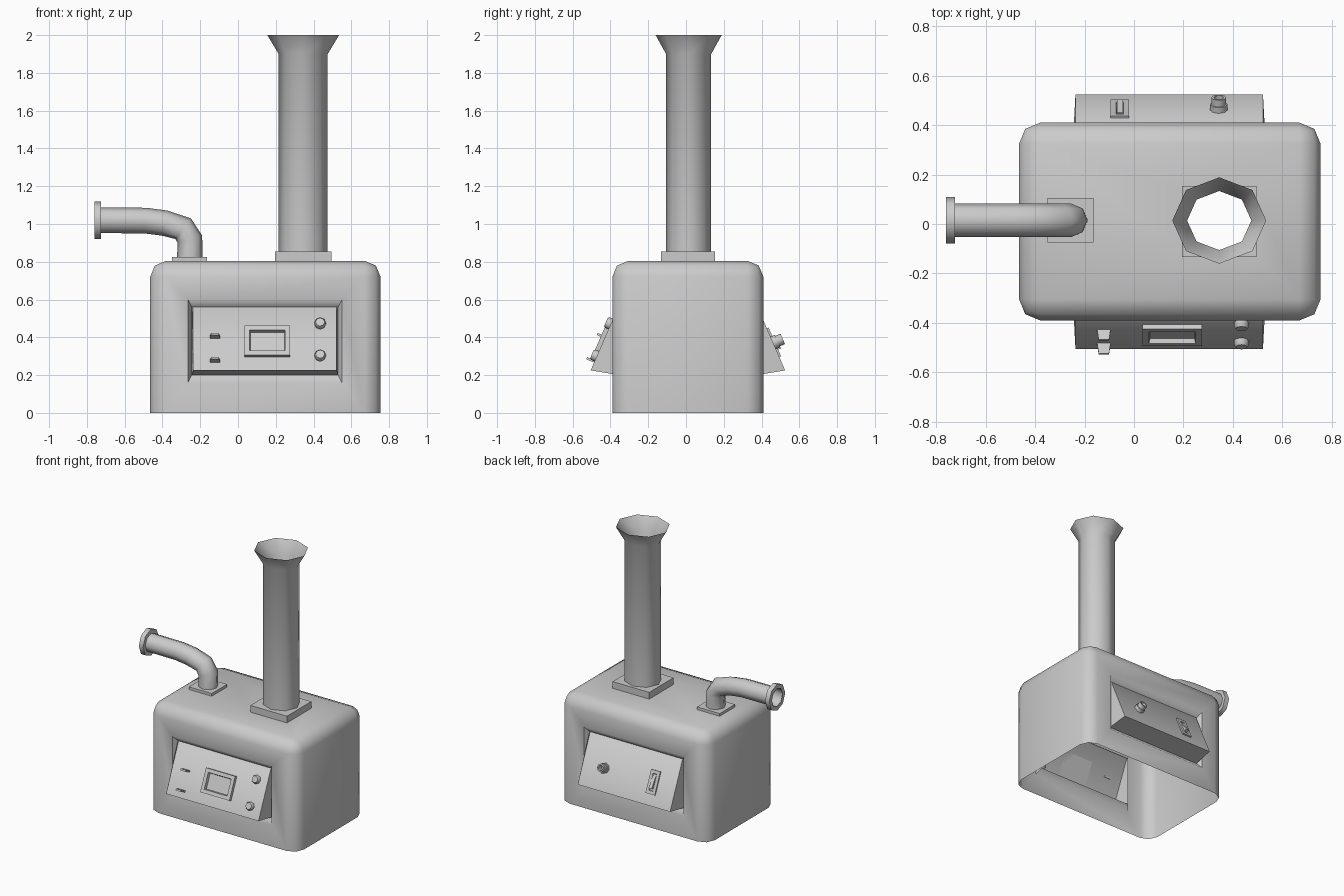
import bpy, bmesh, math
from mathutils import Matrix, Vector

cube = bpy.data.objects.get("Cube")
if cube:
    bpy.data.objects.remove(cube, do_unlink=True)

Y0 = 0.01                                   # depth centre of the machine
METAL = bpy.data.materials.new("grey metal")
METAL.use_nodes = True
METAL.diffuse_color = (0.6, 0.6, 0.6, 1)
METAL.node_tree.nodes["Principled BSDF"].inputs["Base Color"].default_value = METAL.diffuse_color


def finish(name, bm, matrix=None, angle=50):
    """Turn a bmesh into a named object with angle-limited smooth shading."""
    bmesh.ops.recalc_face_normals(bm, faces=bm.faces)
    mesh = bpy.data.meshes.new(name)
    bm.to_mesh(mesh)
    bm.free()
    mesh.materials.append(METAL)
    obj = bpy.data.objects.new(name, mesh)
    bpy.context.collection.objects.link(obj)
    if matrix:
        obj.matrix_world = matrix
    bpy.ops.object.select_all(action='DESELECT')
    obj.select_set(True)
    bpy.context.view_layer.objects.active = obj
    bpy.ops.object.shade_smooth_by_angle(angle=math.radians(angle))
    return obj


def loft(name, rings, matrix=None, cap=False):
    """Skin a list of closed rings with quads."""
    bm = bmesh.new()
    loops = [[bm.verts.new(p) for p in ring] for ring in rings]
    n = len(loops[0])
    for a, b in zip(loops, loops[1:]):
        for i in range(n):
            j = (i + 1) % n
            bm.faces.new((a[i], a[j], b[j], b[i]))
    if cap:
        bm.faces.new(loops[-1])
    return finish(name, bm, matrix)


def circle(rx, ry, z, square=False, cx=0, cy=0, n=8):
    pts = []
    for i in range(n):
        c, s = math.cos(math.tau * i / n), math.sin(math.tau * i / n)
        k = 1 / max(abs(c), abs(s)) if square else 1
        pts.append(Vector((cx + rx * c * k, cy + ry * s * k, z)))
    return pts


def box(bm, size, centre):
    m = Matrix.Translation(centre) @ Matrix.Diagonal((*size, 1))
    return bmesh.ops.create_cube(bm, size=1, matrix=m)["verts"]


def face_towards(bm, direction):
    """Largest face pointing the given way."""
    bm.normal_update()
    d = Vector(direction)
    return max((f for f in bm.faces if f.normal.dot(d) > 0.99), key=lambda f: f.calc_area())


def step(bm, face, place):
    """Inset a face, then move its corners; the ring around it follows."""
    mid = face.calc_center_median()
    bmesh.ops.inset_individual(bm, faces=[face], thickness=0.005)
    for v in face.verts:
        v.co = place(v.co - mid)


# Body: open-bottomed rounded shell with a roof opening and two sloped panels
bm = bmesh.new()
box(bm, (1.22, 0.8, 0.805), (0.145, Y0, 0.4025))
bmesh.ops.delete(bm, geom=[face_towards(bm, (0, 0, -1))], context='FACES_ONLY')
edges = [e for e in bm.edges if max(v.co.z for v in e.verts) > 0.1]
bmesh.ops.bevel(bm, geom=edges, offset=0.085, segments=2, profile=0.5, affect='EDGES')
roof = face_towards(bm, (0, 0, 1))
step(bm, roof, lambda d: Vector((0.345 + math.copysign(0.135, d.x),
                                 Y0 + math.copysign(0.125, d.y), 0.805)))
bmesh.ops.delete(bm, geom=[roof], context='FACES_ONLY')


def panel_ring(side, x0, x1, low, high):
    """Corner placement; low and high are (distance from centre, height)."""
    def place(d):
        out, z = high if d.z > 0 else low
        return Vector((x1 if d.x > 0 else x0, Y0 + side * out, z))
    return place


for side in (-1, 1):
    wall = face_towards(bm, (0, side, 0))
    step(bm, wall, panel_ring(side, -0.265, 0.55, (0.4, 0.16), (0.4, 0.6)))
    step(bm, wall, panel_ring(side, -0.245, 0.53, (0.365, 0.2), (0.365, 0.56)))
    step(bm, wall, panel_ring(side, -0.237, 0.522, (0.515, 0.225), (0.37, 0.558)))
finish("body", bm)

# Chimney and its square collar, open all the way through
CX = 0.345
loft("chimney", [circle(r, r * 0.92, z, cx=CX, cy=Y0 + 0.004)
                 for r, z in ((0.13, 0.8), (0.13, 1.9), (0.19, 2.0))])
loft("chimney_collar", [circle(0.15, 0.143, 0.8, True, CX, Y0),
                        circle(0.15, 0.143, 0.855, True, CX, Y0),
                        circle(0.13, 0.12, 0.855, False, CX, Y0 + 0.004)])

# Bent exhaust pipe swept along a path in the xz plane
path = [Vector(p) for p in ((-0.255, 0, 0.8), (-0.255, 0, 0.92), (-0.29, 0, 0.975),
                            (-0.39, 0, 1.005), (-0.49, 0, 1.018), (-0.755, 0, 1.02))]
rings = []
for i, p in enumerate(path):
    ahead = path[min(i + 1, len(path) - 1)] - p
    behind = p - path[max(i - 1, 0)]
    t = (ahead.normalized() + behind.normalized()).normalized()
    side_axis = Vector((0, 1, 0))
    across = side_axis.cross(t)
    rings.append([p + Vector((0, Y0 + 0.005, 0)) + across * c.x + side_axis * c.y
                  for c in circle(0.068, 0.068, 0)])
loft("exhaust_pipe", rings)

# Flange on the open pipe end
turn = Matrix.Translation((-0.76, Y0 + 0.005, 1.02)) @ Matrix.Rotation(math.pi / 2, 4, 'Y')
loft("exhaust_flange", [circle(r, r * 0.95, z) for r, z in
                        ((0.068, 0), (0.099, 0), (0.099, 0.035), (0.066, 0.035), (0.066, 0))], turn)

# Plate under the pipe
bm = bmesh.new()
box(bm, (0.187, 0.18, 0.03), (-0.257, Y0 + 0.005, 0.81))
finish("exhaust_plate", bm)


def on_panel(side, x, z):
    """Frame on a sloped panel: local x across, y up the slope, z outwards."""
    slope = 0.145 / 0.333
    up = Vector((0, -side * slope, 1)).normalized()
    out = Vector((0, side, slope)).normalized()
    m = Matrix((up.cross(out), up, out)).transposed().to_4x4()
    return Matrix.Translation((x, Y0 + side * (0.515 - (z - 0.225) * slope), z)) @ m


def framed_plate(name, matrix, w, h, raised, rim, sunk):
    """Raised plate with a sunken middle."""
    bm = bmesh.new()
    box(bm, (w, h, raised), (0, 0, raised / 2))
    top = face_towards(bm, (0, 0, 1))
    step(bm, top, lambda d: Vector((math.copysign(w / 2 - rim, d.x),
                                    math.copysign(h / 2 - rim, d.y), raised)))
    step(bm, top, lambda d: Vector((math.copysign(w / 2 - rim - 0.004, d.x),
                                    math.copysign(h / 2 - rim - 0.004, d.y), raised - sunk)))
    finish(name, bm, matrix)


# Front controls: screen, two flat levers, two knobs
framed_plate("screen", on_panel(-1, 0.155, 0.375), 0.24, 0.17, 0.022, 0.026, 0.02)
for label, z in (("lower", 0.272), ("upper", 0.4)):
    bm = bmesh.new()
    for v in box(bm, (0.056, 0.012, 0.05), (0, 0, 0.02)):
        if v.co.z > 0:
            v.co.x *= 0.75
    finish(label + "_lever", bm, on_panel(-1, -0.122, z))
for label, z in (("lower", 0.3), ("upper", 0.47)):
    loft(label + "_knob", [circle(r, r, h) for r, h in
                           ((0.03, -0.01), (0.03, 0.018), (0.024, 0.028))],
         on_panel(-1, 0.435, z), cap=True)

# Back controls: rocker switch and a hollow socket
switch = on_panel(1, -0.057, 0.372)
framed_plate("switch_plate", switch, 0.075, 0.165, 0.01, 0.022, 0.006)
bm = bmesh.new()
for v in box(bm, (0.024, 0.09, 0.03), (0, 0, 0.012)):
    if v.co.z > 0 and v.co.y > 0:
        v.co.z -= 0.018
finish("switch_rocker", bm, switch)
loft("socket", [circle(r, r, h) for r, h in
                ((0.036, -0.01), (0.036, 0.025), (0.03, 0.025), (0.03, 0.055),
                 (0.02, 0.055), (0.02, 0.005))], on_panel(1, 0.343, 0.37), cap=True)
